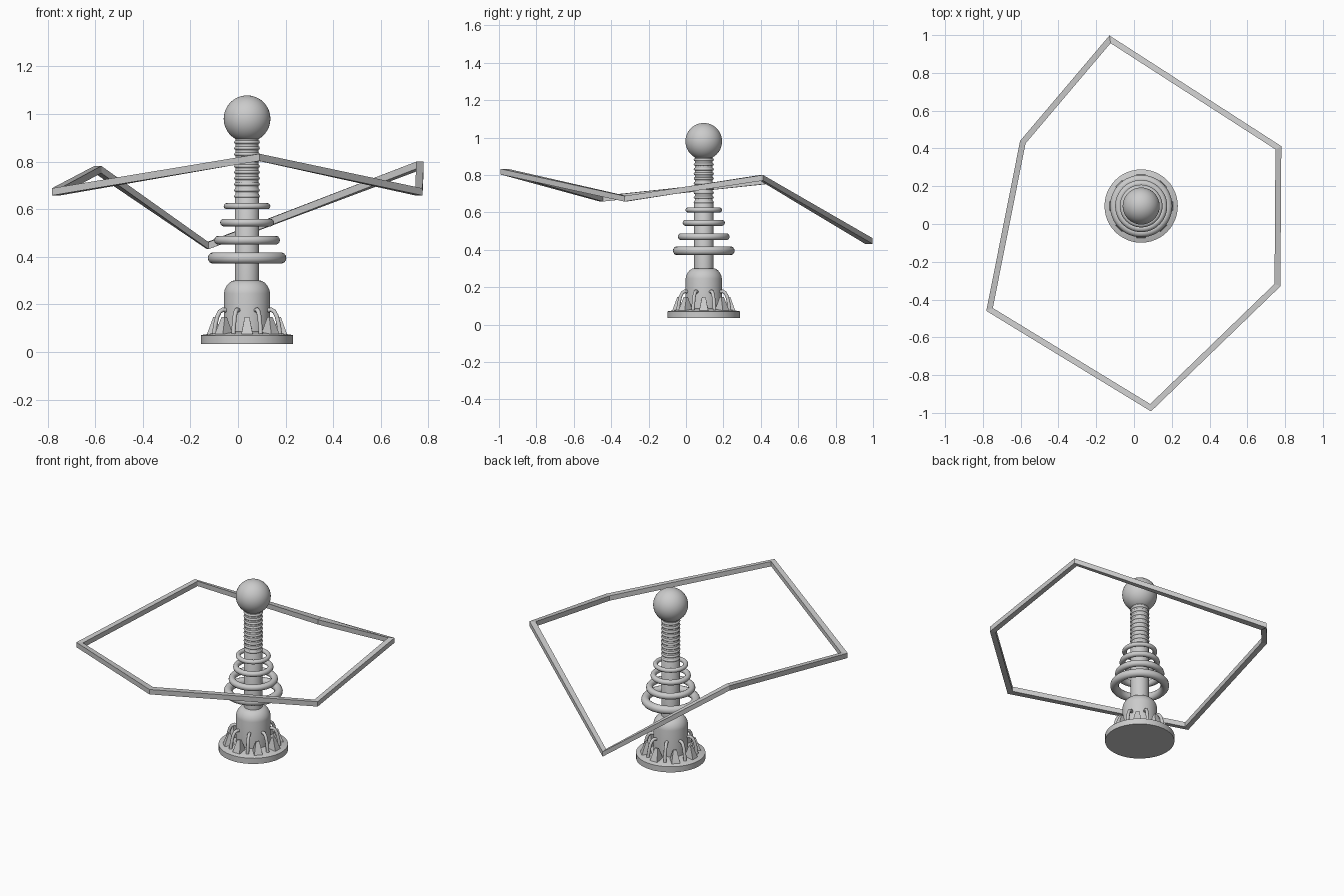
import bpy, bmesh
from math import sin, cos, pi, radians
from mathutils import Vector, Matrix

if "Cube" in bpy.data.objects:
    bpy.data.objects.remove(bpy.data.objects["Cube"])

CX, CY = 0.038, 0.095   # tower axis


def finish(bm, name, smooth=True):
    bmesh.ops.recalc_face_normals(bm, faces=bm.faces)
    me = bpy.data.meshes.new(name)
    bm.to_mesh(me)
    bm.free()
    ob = bpy.data.objects.new(name, me)
    bpy.context.collection.objects.link(ob)
    if smooth:
        bpy.ops.object.select_all(action='DESELECT')
        ob.select_set(True)
        bpy.context.view_layer.objects.active = ob
        bpy.ops.object.shade_smooth_by_angle(angle=radians(35))
    return ob


def lathe(name, profile, n=48):
    bm = bmesh.new()
    rings = [[bm.verts.new((CX + r * cos(2 * pi * i / n), CY + r * sin(2 * pi * i / n), z))
              for i in range(n)] for r, z in profile]
    for a, b in zip(rings, rings[1:]):
        for i in range(n):
            j = (i + 1) % n
            bm.faces.new((a[i], a[j], b[j], b[i]))
    bm.faces.new(rings[0])
    bm.faces.new(rings[-1])
    return finish(bm, name)


def torus(name, z, outer, minor, seg=48, mseg=14):
    bpy.ops.mesh.primitive_torus_add(location=(CX, CY, z), major_radius=outer - minor,
                                     minor_radius=minor, major_segments=seg, minor_segments=mseg)
    bpy.context.object.name = name
    bpy.ops.object.shade_smooth()


# base plate, domed body, column
lathe("base_plate", [(0.194, 0.035), (0.194, 0.070), (0.190, 0.072), (0.095, 0.086)])
lathe("domed_body", [(0.097, 0.075), (0.097, 0.246), (0.094, 0.262), (0.086, 0.278),
                     (0.075, 0.291), (0.062, 0.299), (0.045, 0.302)])
lathe("column", [(0.051, 0.28), (0.051, 0.66), (0.048, 0.665), (0.048, 0.90)])

# top ball
bpy.ops.mesh.primitive_uv_sphere_add(segments=48, ring_count=24, radius=0.098,
                                     location=(CX, CY, 0.98))
bpy.context.object.name = "top_ball"
bpy.ops.object.shade_smooth()

# floating rings, shrinking upward
for i, (z, outer, minor) in enumerate([(0.395, 0.165, 0.024), (0.470, 0.138, 0.019),
                                       (0.544, 0.113, 0.016), (0.613, 0.098, 0.013)]):
    torus(f"coil_ring_{i + 1}", z, outer, minor)

# fine winding ribs on the upper column
for i in range(10):
    torus(f"column_rib_{i + 1}", 0.655 + i * 0.0252, 0.054, 0.008, 32, 8)

# wedge teeth around the base: radial profile, narrower at the tip
for k in range(8):
    bm = bmesh.new()
    rows = [(0.168, 0.024, 0.076), (0.110, 0.024, 0.080), (0.130, 0.010, 0.147), (0.142, 0.010, 0.147)]
    sides = [[bm.verts.new((r, s * w, z)) for r, w, z in rows] for s in (-1, 1)]
    bm.faces.new(sides[0])
    bm.faces.new(sides[1])
    for i in range(4):
        j = (i + 1) % 4
        bm.faces.new((sides[0][i], sides[0][j], sides[1][j], sides[1][i]))
    bm.transform(Matrix.Translation((CX, CY, 0)) @ Matrix.Rotation(k * pi / 4, 4, 'Z'))
    finish(bm, f"base_tooth_{k + 1}", False)

# bent pipes between the teeth, from plate into body
for k in range(8):
    a = (k + 0.5) * pi / 4
    cu = bpy.data.curves.new(f"bent_pipe_{k + 1}", 'CURVE')
    cu.dimensions = '3D'
    cu.bevel_depth = 0.0095
    cu.bevel_resolution = 2
    path = [(0.150, 0.076), (0.144, 0.115), (0.135, 0.150), (0.124, 0.170), (0.110, 0.178), (0.090, 0.175)]
    sp = cu.splines.new('POLY')
    sp.points.add(len(path) - 1)
    for p, (r, z) in zip(sp.points, path):
        p.co = (CX + r * cos(a), CY + r * sin(a), z, 1)
    sp.use_smooth = True
    bpy.context.collection.objects.link(bpy.data.objects.new(cu.name, cu))

# large bent hexagonal hoop: mitred square bar
corners = [Vector(c) for c in [(-0.13, 0.998, 0.447), (0.78, 0.412, 0.785), (0.775, -0.33, 0.673),
                               (0.09, -0.992, 0.818), (-0.782, -0.46, 0.673), (-0.603, 0.44, 0.767)]]
T, H = 0.031, 0.015
bm = bmesh.new()
sections = []
for i, c in enumerate(corners):
    d1 = (c - corners[i - 1]).to_2d().normalized()
    d2 = (corners[(i + 1) % 6] - c).to_2d().normalized()
    n1, n2 = Vector((d1.y, -d1.x)), Vector((d2.y, -d2.x))   # inward normals
    m = (n1 + n2) * (T / (1 + n1.dot(n2)))
    inner = c + Vector((m.x, m.y, 0))
    up = Vector((0, 0, H))
    sections.append([bm.verts.new(p) for p in (c - up, c + up, inner + up, inner - up)])
for i in range(6):
    a, b = sections[i], sections[(i + 1) % 6]
    for j in range(4):
        k = (j + 1) % 4
        bm.faces.new((a[j], a[k], b[k], b[j]))
finish(bm, "hexagonal_hoop", False)
